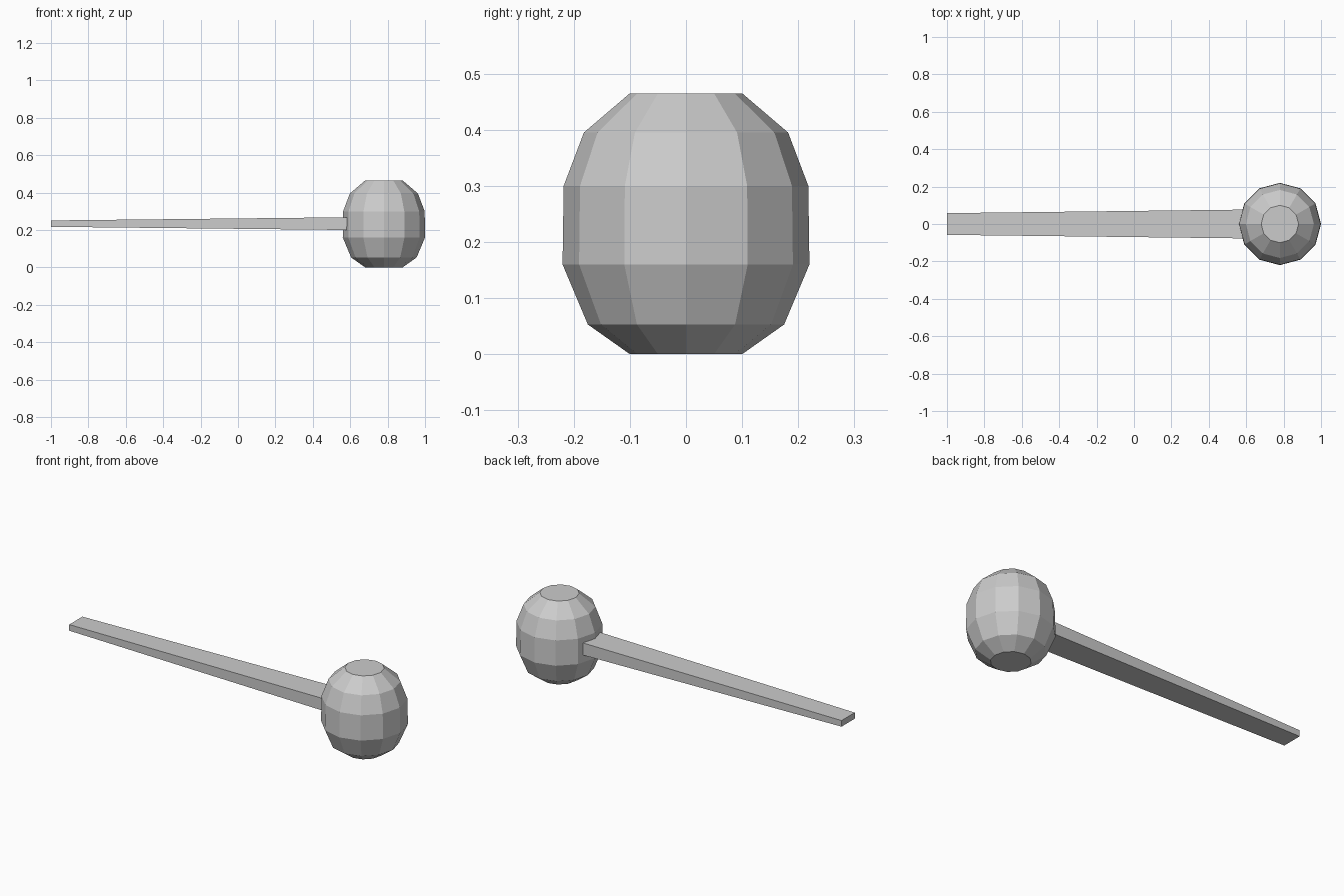
import bpy, bmesh
from math import cos, sin, pi

if "Cube" in bpy.data.objects:
    bpy.data.objects.remove(bpy.data.objects["Cube"])


def loft(name, rings):
    """Skin a stack of equal-length vertex rings and cap both ends."""
    bm = bmesh.new()
    loops = [[bm.verts.new(p) for p in ring] for ring in rings]
    n = len(loops[0])
    for a, b in zip(loops, loops[1:]):
        for i in range(n):
            j = (i + 1) % n
            bm.faces.new((a[i], a[j], b[j], b[i]))
    bm.faces.new(loops[0])
    bm.faces.new(loops[-1])
    bmesh.ops.recalc_face_normals(bm, faces=bm.faces)
    mesh = bpy.data.meshes.new(name)
    bm.to_mesh(mesh)
    bm.free()
    obj = bpy.data.objects.new(name, mesh)
    bpy.context.collection.objects.link(obj)
    return obj


# Barrel-shaped head: 12-sided rings of (radius, height)
profile = [(0.10, 0.0), (0.175, 0.053), (0.22, 0.16),
           (0.218, 0.30), (0.182, 0.395), (0.10, 0.465)]
SIDES = 12
loft("head", [[(0.78 + r * cos(2 * pi * i / SIDES),
                r * sin(2 * pi * i / SIDES), z) for i in range(SIDES)]
              for r, z in profile])

# Tapered flat handle: sections of (x, half width, half thickness)
sections = [(-1.0, 0.058, 0.017), (0.595, 0.077, 0.034)]
loft("handle", [[(x, sy * w, 0.234 + sz * t)
                 for sy, sz in ((-1, -1), (1, -1), (1, 1), (-1, 1))]
                for x, w, t in sections])
